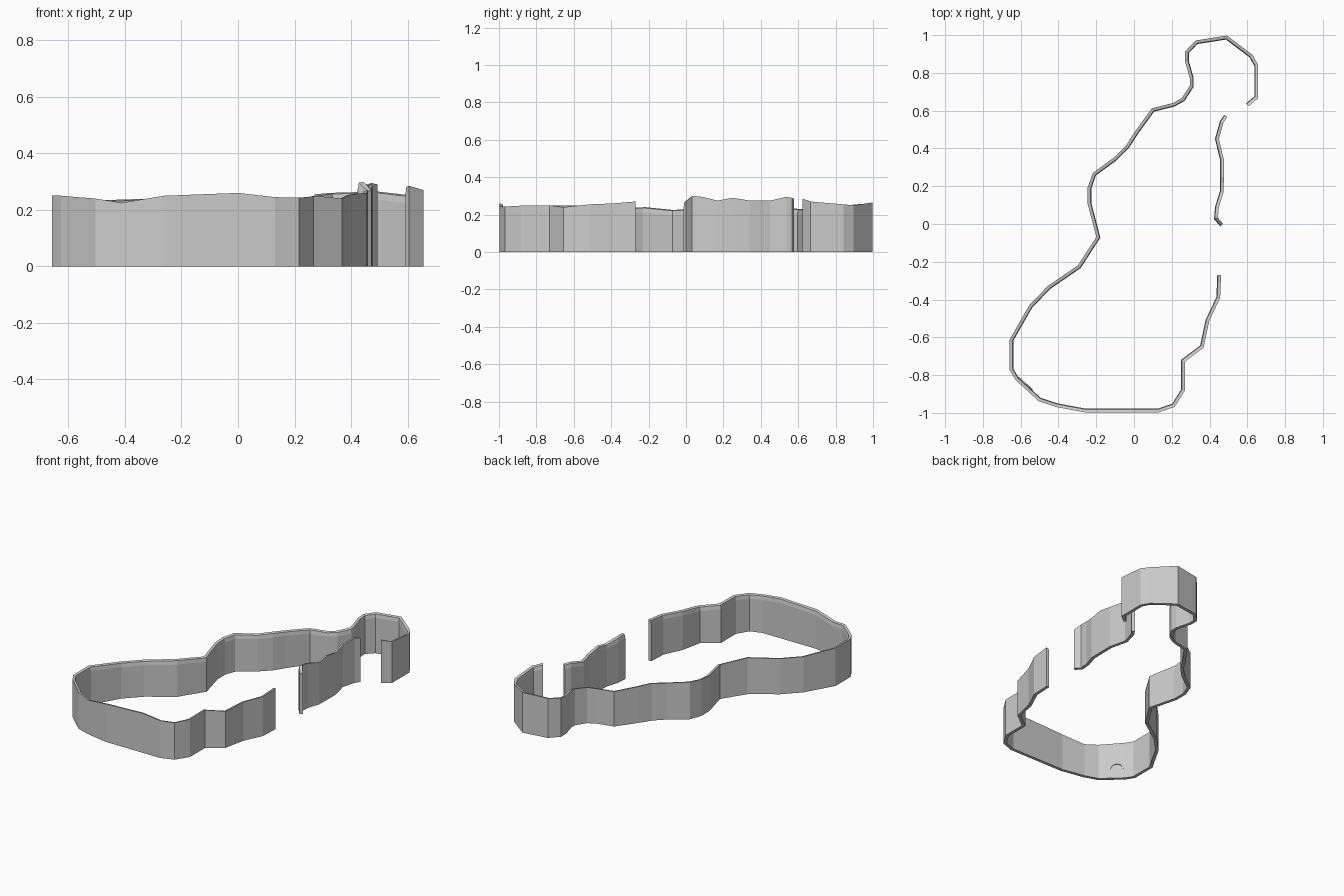
import bpy, bmesh, math
from mathutils import Vector, Matrix

if "Cube" in bpy.data.objects:
    bpy.data.objects.remove(bpy.data.objects["Cube"])

# Centre-line of the walls: x, y, top height (counter-clockwise, interior on the left)
LONG = [
    (0.60, 0.63, .285), (0.648, 0.67, .27), (0.648, 0.84, .255), (0.62, 0.89, .25),
    (0.49, 0.988, .265), (0.33, 0.963, .26), (0.28, 0.91, .255), (0.28, 0.86, .25),
    (0.305, 0.77, .245), (0.305, 0.73, .24), (0.26, 0.66, .235), (0.21, 0.632, .23),
    (0.10, 0.605, .23), (0.01, 0.48, .24), (-0.035, 0.41, .245), (-0.10, 0.345, .24),
    (-0.21, 0.265, .245), (-0.237, 0.19, .24), (-0.237, 0.11, .235), (-0.19, -0.07, .225),
    (-0.29, -0.225, .24), (-0.45, -0.335, .235), (-0.547, -0.435, .235), (-0.65, -0.615, .25),
    (-0.65, -0.77, .25), (-0.62, -0.82, .25), (-0.50, -0.93, .24), (-0.41, -0.96, .225),
    (-0.26, -0.988, .25), (0, -0.988, .26), (0.13, -0.988, .245), (0.21, -0.96, .243),
    (0.26, -0.88, .248), (0.26, -0.725, .25), (0.36, -0.65, .24), (0.39, -0.51, .255),
    (0.447, -0.39, .26), (0.452, -0.27, .27)]
SHORT = [
    (0.465, -0.005, .27), (0.435, 0.03, .30), (0.44, 0.09, .295), (0.465, 0.17, .275),
    (0.467, 0.25, .29), (0.467, 0.34, .275), (0.44, 0.45, .275), (0.465, 0.54, .295),
    (0.487, 0.572, .29)]


def make_object(name, bm):
    bmesh.ops.recalc_face_normals(bm, faces=bm.faces)
    mesh = bpy.data.meshes.new(name)
    bm.to_mesh(mesh)
    bm.free()
    ob = bpy.data.objects.new(name, mesh)
    bpy.context.collection.objects.link(ob)
    return ob


def wall(name, path, half=0.009):
    """Sweep a thin wall section with an inner rim crease along a mitred path."""
    bm = bmesh.new()
    pts = [Vector((x, y)) for x, y, _ in path]
    rings = []
    for i, (p, (_, _, h)) in enumerate(zip(pts, path)):
        a = (p - pts[i - 1]).normalized() if i else (pts[1] - p).normalized()
        b = (pts[i + 1] - p).normalized() if i < len(pts) - 1 else a
        t = (a + b).normalized()
        n = Vector((-t.y, t.x)) / max(t.dot(a), 0.5)
        section = [(-half, 0), (half + .002, 0), (half + .002, h - .028),
                   (half - .002, h - .004), (-half, h)]
        rings.append([bm.verts.new((p.x + n.x * o, p.y + n.y * o, z)) for o, z in section])
    for r, s in zip(rings, rings[1:]):
        for k in range(5):
            j = (k + 1) % 5
            bm.faces.new((r[k], r[j], s[j], s[k]))
    bm.faces.new(rings[0])
    bm.faces.new(rings[-1][::-1])
    return make_object(name, bm)


def arch_frame(name, origin, yaw, radius=0.04, post=0.055, width=0.009, depth=0.007):
    """Small raised arch at the foot of the inner wall."""
    bm = bmesh.new()
    angles = [math.pi * i / 6 for i in range(7)]

    def outline(r):
        return [(r, 0)] + [(r * math.cos(a), post + r * math.sin(a)) for a in angles] + [(-r, 0)]

    rings = [[bm.verts.new(v) for v in ((o[0], 0, o[1]), (i[0], 0, i[1]),
                                        (i[0], depth, i[1]), (o[0], depth, o[1]))]
             for o, i in zip(outline(radius + width), outline(radius))]
    for r, s in zip(rings, rings[1:]):
        for k in range(4):
            j = (k + 1) % 4
            bm.faces.new((r[k], r[j], s[j], s[k]))
    bm.faces.new(rings[0])
    bm.faces.new(rings[-1][::-1])
    bm.transform(Matrix.Translation(origin) @ Matrix.Rotation(yaw, 4, 'Z'))
    return make_object(name, bm)


# Long outer wall with two openings, and the free-standing side piece
wall("outer_wall", LONG)
wall("side_wall", SHORT)

# Little arch on the inside of the front left wall
direction = Vector((0.12, -0.11))
arch_frame("small_arch", Vector((-0.577, -0.847, 0)), math.atan2(direction.y, direction.x))
